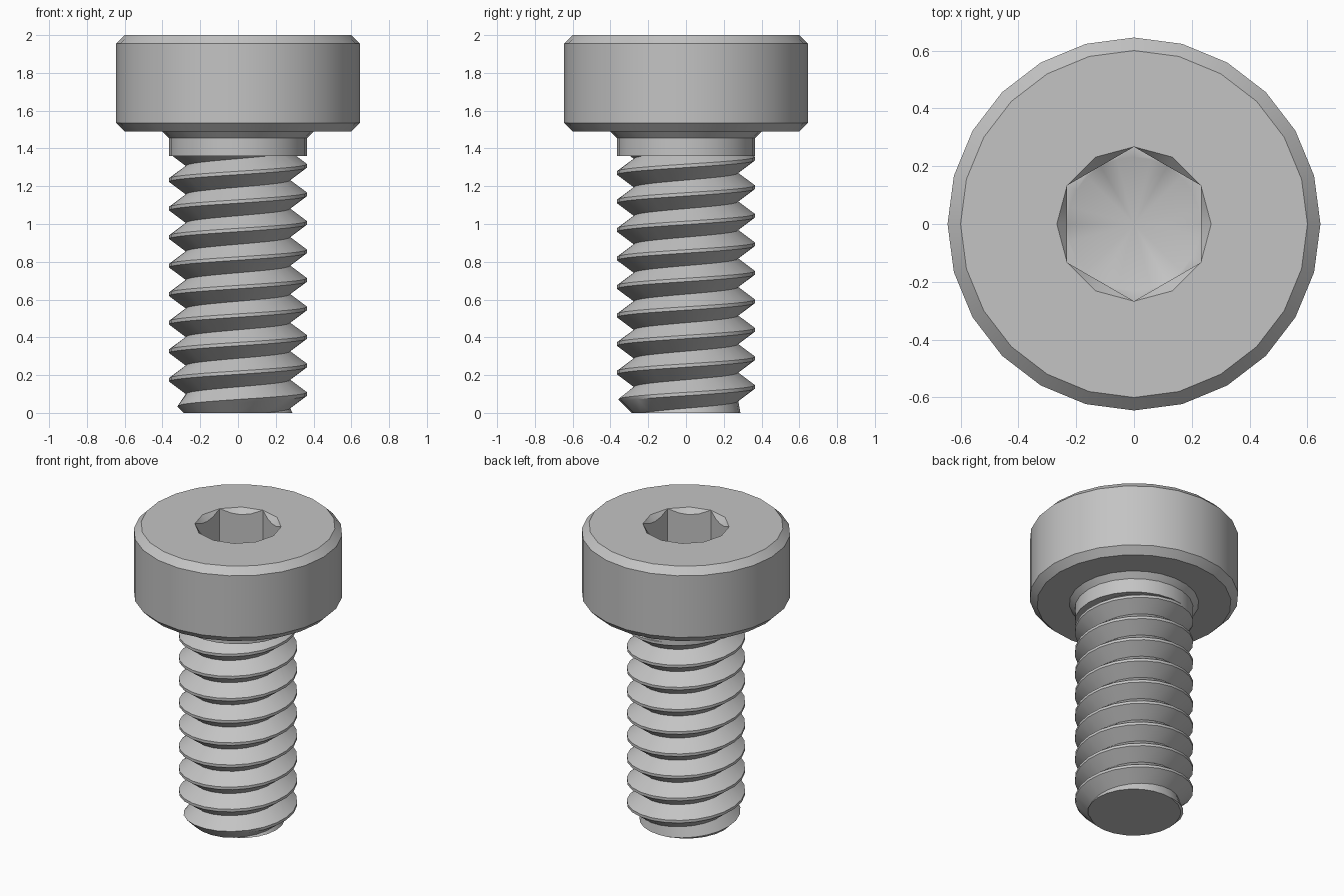
import bpy, bmesh
from math import cos, sin, pi, tau

cube = bpy.data.objects.get("Cube")
if cube:
    bpy.data.objects.remove(cube)

SEG = 24
PITCH = 0.151
CREST, ROOT = 0.366, 0.277

steel = bpy.data.materials.new("grey steel")
steel.use_nodes = True
GREY = (0.55, 0.55, 0.55, 1)
steel.diffuse_color = GREY
steel.node_tree.nodes["Principled BSDF"].inputs["Base Color"].default_value = GREY


def finish(bm, name):
    bmesh.ops.recalc_face_normals(bm, faces=bm.faces)
    mesh = bpy.data.meshes.new(name)
    bm.to_mesh(mesh)
    bm.free()
    mesh.materials.append(steel)
    obj = bpy.data.objects.new(name, mesh)
    bpy.context.collection.objects.link(obj)
    bpy.ops.object.select_all(action="DESELECT")
    obj.select_set(True)
    bpy.context.view_layer.objects.active = obj
    bpy.ops.object.shade_smooth_by_angle()
    return obj


def polygon_radius(a, sides, corner, start):
    """Distance from the centre to a regular polygon's edge at angle a."""
    half = pi / sides
    off = (a - start) % (2 * half) - half
    return corner * cos(half) / cos(off)


def skin(bm, rows, closed):
    """Join neighbouring rows of vertices with quads."""
    for a, b in zip(rows, rows[1:]):
        n = len(a)
        for i in range(n if closed else n - 1):
            j = (i + 1) % n
            bm.faces.new((a[i], a[j], b[j], b[i]))


# Head, plain shank and hexagonal socket as one lathed stack of rings
def circle(r, z):
    return lambda a: (r, z)


def socket_rim(a):
    return polygon_radius(a, 12, 0.267, 0), 2.0


def socket_hex_top(a):
    r = polygon_radius(a, 6, 0.267, pi / 6)
    return r, 2.0 - (0.267 - r)


def socket_hex_bottom(a):
    return polygon_radius(a, 6, 0.267, pi / 6), 1.68


rings = [
    circle(0.0, 1.36), circle(CREST, 1.36), circle(CREST, 1.455),
    circle(0.40, 1.49), circle(0.60, 1.49), circle(0.645, 1.535),
    circle(0.645, 1.955), circle(0.60, 2.0),
    socket_rim, socket_hex_top, socket_hex_bottom,
    circle(0.231, 1.68), circle(0.0, 1.55),
]
bm = bmesh.new()
rows = []
for ring in rings:
    row = []
    for i in range(SEG):
        a = tau * i / SEG
        r, z = ring(a)
        row.append(bm.verts.new((r * cos(a), r * sin(a), z)))
    rows.append(row)
skin(bm, rows, True)
bmesh.ops.remove_doubles(bm, verts=bm.verts, dist=0.0005)
finish(bm, "socket_head")

# Right-handed thread: a V profile swept up a helix
flat = 0.009
profile = [(ROOT, 0), (CREST, PITCH / 2 - flat), (CREST, PITCH / 2 + flat), (ROOT, PITCH)]
start = 0.0245 - 2 * PITCH
bm = bmesh.new()
rows = []
for i in range(13 * SEG + 1):
    a = tau * i / SEG
    rows.append([bm.verts.new((r * cos(a), r * sin(a), start + PITCH * i / SEG + dz))
                 for r, dz in profile])
skin(bm, rows, False)
bmesh.ops.remove_doubles(bm, verts=bm.verts, dist=0.0005)

# Trim both ends flat and close them
for height, up in ((0.0, -1), (1.37, 1)):
    bmesh.ops.bisect_plane(bm, geom=bm.verts[:] + bm.edges[:] + bm.faces[:],
                           plane_co=(0, 0, height), plane_no=(0, 0, up), clear_outer=True)
bmesh.ops.holes_fill(bm, edges=[e for e in bm.edges if e.is_boundary], sides=0)

# Chamfer the tip
for v in bm.verts:
    r = v.co.xy.length
    limit = 0.288 + v.co.z
    if r > limit:
        v.co.x *= limit / r
        v.co.y *= limit / r
finish(bm, "threaded_shank")
